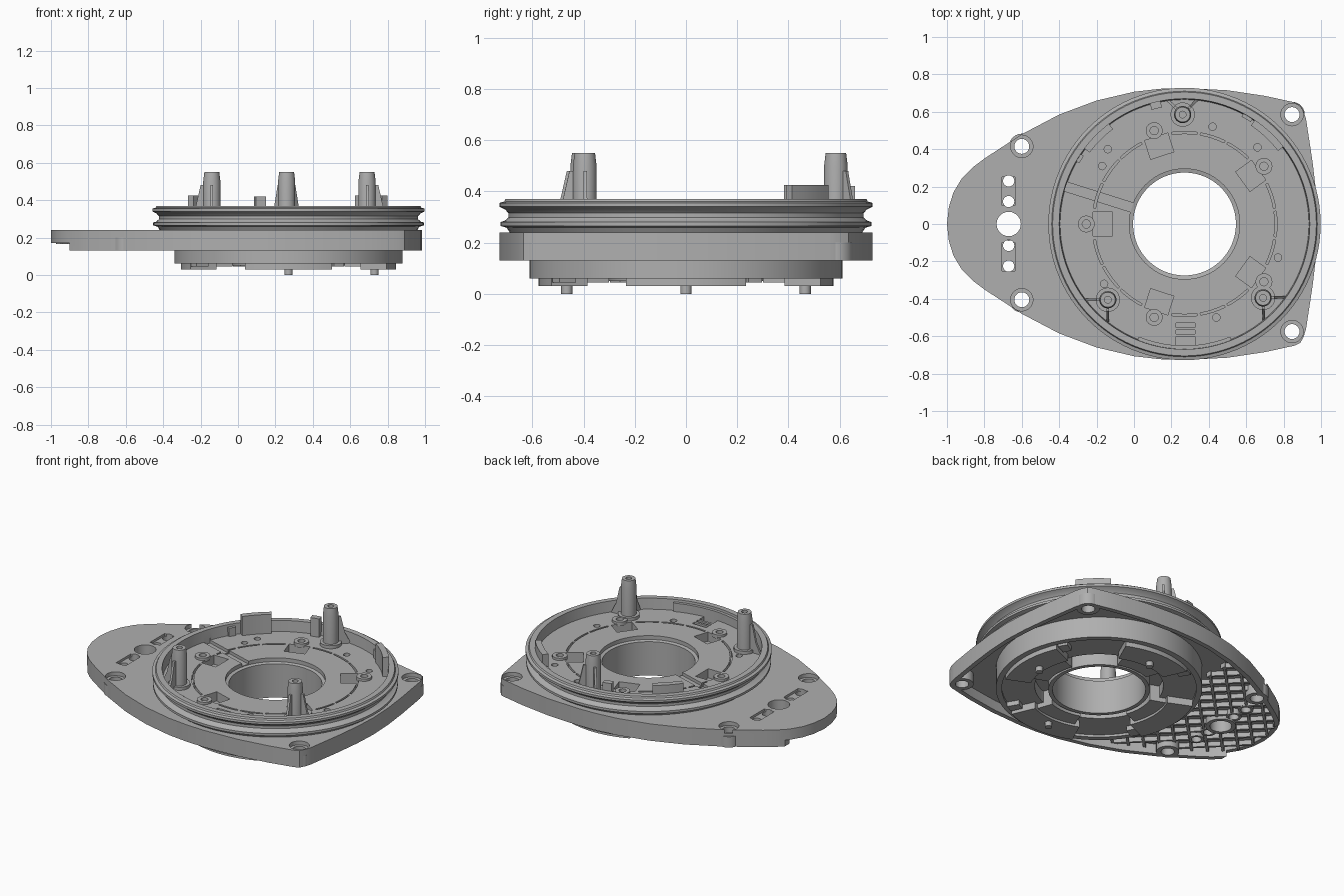
import bpy, bmesh
from math import sin, cos, pi, radians, hypot, atan2
from mathutils import Vector

if "Cube" in bpy.data.objects:
    bpy.data.objects.remove(bpy.data.objects["Cube"])

grey = bpy.data.materials.new("plain grey")
grey.use_nodes = True
grey.diffuse_color = (0.43, 0.43, 0.43, 1)
grey.node_tree.nodes["Principled BSDF"].inputs["Base Color"].default_value = grey.diffuse_color

CX = 0.27      # centre of the round housing
FLOOR = 0.30   # level of the recessed deck


def finish(name, bm):
    bmesh.ops.recalc_face_normals(bm, faces=bm.faces)
    mesh = bpy.data.meshes.new(name)
    bm.to_mesh(mesh)
    bm.free()
    obj = bpy.data.objects.new(name, mesh)
    bpy.context.collection.objects.link(obj)
    mesh.materials.append(grey)
    return obj


def prism(name, pts, z0, z1):
    bm = bmesh.new()
    low = [bm.verts.new((x, y, z0)) for x, y in pts]
    top = [bm.verts.new((x, y, z1)) for x, y in pts]
    bm.faces.new(low)
    bm.faces.new(top)
    for i in range(len(pts)):
        j = (i + 1) % len(pts)
        bm.faces.new((low[i], low[j], top[j], top[i]))
    return finish(name, bm)


def lathe(name, profile, x, y, n=32):
    bm = bmesh.new()
    rings = [[bm.verts.new((x + r * cos(2 * pi * k / n), y + r * sin(2 * pi * k / n), z))
              for k in range(n)] for r, z in profile]
    for a, b in zip(rings, rings[1:] + rings[:1]):
        for k in range(n):
            m = (k + 1) % n
            bm.faces.new((a[k], a[m], b[m], b[k]))
    return finish(name, bm)


def tube(name, x, y, r0, r1, z0, z1):
    return lathe(name, [(r0, z0), (r1, z0), (r1, z1), (r0, z1)], x, y, 24)


def disc(name, x, y, r, z0, z1, n=24):
    return prism(name, [(x + r * cos(2 * pi * k / n), y + r * sin(2 * pi * k / n))
                        for k in range(n)], z0, z1)


def sector(name, r0, r1, a0, a1, z0, z1):
    n = max(2, int((a1 - a0) / 4))
    angles = [radians(a0 + (a1 - a0) * k / n) for k in range(n + 1)]
    pts = [(CX + r1 * cos(a), r1 * sin(a)) for a in angles]
    pts += [(CX + r0 * cos(a), r0 * sin(a)) for a in reversed(angles)]
    return prism(name, pts, z0, z1)


def bar(name, p, q, width, z0, z1):
    p, q = Vector(p), Vector(q)
    d = (q - p).normalized() * width / 2
    s = Vector((-d.y, d.x))
    return prism(name, [p + s, p - s, q - s, q + s], z0, z1)


def polar(r, deg):
    return CX + r * cos(radians(deg)), r * sin(radians(deg))


def boolean(target, tools, op="DIFFERENCE", keep=False):
    bpy.context.view_layer.objects.active = target
    for tool in tools:
        mod = target.modifiers.new("cut", "BOOLEAN")
        mod.operation, mod.solver, mod.object = op, "EXACT", tool
        bpy.ops.object.modifier_apply(modifier=mod.name)
        if not keep:
            bpy.data.objects.remove(tool)


# Egg-shaped mounting flange, hollow underneath
half = [(-1, 0), (-.99, .09), (-.965, .17), (-.92, .245), (-.86, .305), (-.8, .35),
        (-.6, .48), (-.4, .585), (-.2, .66), (0, .707), (.14, .723), (.27, .727),
        (.5, .715), (.7, .685), (.86, .65), (.89, .635), (.908, .6), (.92, .56),
        (.955, .33), (.975, .16), (.983, 0)]
outline = half + [(x, -y) for x, y in half[-2:0:-1]]


def inset(d):
    c, out = len(outline), []
    for i in range(c):
        a, b = Vector(outline[i - 1]), Vector(outline[(i + 1) % c])
        t = (b - a).normalized()
        out.append(Vector(outline[i]) + Vector((t.y, -t.x)) * d)
    return out


flange = prism("mounting_flange", outline, .13, .24)
screws = [(-.6, .415), (-.6, -.405), (.845, .585), (.845, -.575)]
small = [(-.67, y) for y in (.23, .12, -.115, -.225)]
cuts = [prism("hollow", inset(.03), 0, .195),
        prism("tip_step", [(-1.1, -.6), (-.9, -.6), (-.9, .6), (-1.1, .6)], 0, .17),
        disc("housing_gap", CX, 0, .6, 0, .5, 64),
        disc("centre_hole", -.67, 0, .065, 0, .5)]
for x, y in screws:
    cuts += [disc("sink", x, y, .06, .215, .5), disc("hole", x, y, .04, 0, .5)]
for s in (1, -1):
    cuts.append(bar("slot", (-.67, s * .10), (-.67, s * .25), .07, .225, .5))
cuts += [disc("small_hole", x, y, .03, 0, .5) for x, y in small]
boolean(flange, cuts)

# Bosses under the flange holes
for x, y in screws:
    tube("screw_boss", x, y, .04, .068, .13, .2)
tube("centre_boss", -.67, 0, .065, .09, .15, .2)
for x, y in small:
    tube("small_boss", x, y, .03, .045, .16, .2)

# Diagonal stiffening ribs under the tip
region = prism("rib_region", inset(.02), .1, .22)
west = prism("west", [(-.25, -1), (2, -1), (2, 1), (-.25, 1)], 0, .5)
gap = disc("gap", CX, 0, .605, 0, .5, 64)
holes = [disc("clear", x, y, .042, 0, .5) for x, y in screws + small]
holes.append(disc("clear", -.67, 0, .07, 0, .5))
boolean(region, [west, gap])
for s in (1, -1):
    for k in range(-7, 8):
        mid = -.65 + k * .13
        rib = bar("underside_rib", (mid - .8, -.8 * s), (mid + .8, .8 * s), .016, .165, .2)
        boolean(rib, [region], "INTERSECT", True)
        boolean(rib, holes, keep=True)
        if not rib.data.vertices:
            bpy.data.objects.remove(rib)
for tool in holes + [region]:
    bpy.data.objects.remove(tool)

# Round housing: bore, deck, grooved rim, skirt
housing = lathe("round_housing", [
    (.275, .05), (.275, .27), (.295, .275), (.295, FLOOR), (.665, FLOOR), (.67, .37),
    (.705, .37), (.71, .36), (.728, .355), (.728, .34), (.705, .328), (.693, .315),
    (.693, .298), (.708, .285), (.724, .28), (.724, .265), (.7, .258), (.685, .235),
    (.61, .235), (.61, .06), (.575, .06), (.575, .075), (.38, .075), (.38, .15),
    (.3, .15), (.3, .05)], CX, 0, 96)

cuts = []
for k in range(5):
    a = 36 + 72 * k
    # Deck pocket, screw hole and the segmented groove between pockets
    cuts.append(bar("pocket", polar(.385, a), polar(.49, a), .13, .24, .5))
    cuts.append(disc("pocket_hole", *polar(.525, a), .022, .22, .5))
    for j in range(3):
        b = a + 10 + 18 * j
        cuts.append(sector("groove", .483, .495, b, b + 16, .27, .5))
for x, y in [(-.17, .31), (-.14, .4), (.42, .52), (.66, .41), (.77, -.18), (.44, -.5),
             (-.16, -.32), (.695, -.29)]:
    cuts.append(disc("deck_hole", x, y, .02, .25, .5, 16))
cuts.append(bar("channel", (-.365, .2), (0, .085), .05, .28, .33))
cuts.append(bar("clip_window", (.275, -.53), (.275, -.65), .1, .27, .4))
boolean(housing, cuts)

for k in range(5):
    tube("pocket_boss", *polar(.525, 36 + 72 * k), .022, .045, .29, .315)
for y in (-.56, -.595):
    bar("latch_bar", (.225, y), (.325, y), .015, .26, .3)

# Posts with two tapered fins each
for x, y in [(.26, .585), (-.14, -.405), (.69, -.395)]:
    lathe("post", [(.018, .4), (.018, .55), (.04, .55), (.046, .5), (.046, .29), (.018, .29)],
          x, y)
    tube("post_collar", x, y, .04, .065, .29, .32)
    out = atan2(y, x - CX)
    for turn in (-pi / 4, pi / 4):
        d = Vector((cos(out + turn), sin(out + turn), 0))
        side = Vector((-d.y, d.x, 0)) * .007
        bm = bmesh.new()
        faces = []
        for s in (1, -1):
            faces.append([bm.verts.new(Vector((x, y, z)) + d * r + side * s) for r, z in
                          [(.03, .29), (.125, .29), (.085, .37), (.06, .48), (.03, .48)]])
            bm.faces.new(faces[-1])
        for i in range(5):
            j = (i + 1) % 5
            bm.faces.new((faces[0][i], faces[0][j], faces[1][j], faces[1][i]))
        finish("post_fin", bm)

# Upright tabs inside the rim
for a0, a1, z in [(38, 56, .425), (127, 143, .425), (101, 106, .42)]:
    sector("rim_tab", .635, .672, a0, a1, .29, z)
for a0, a1 in [(57, 62), (146, 150), (-112, -68)]:
    sector("rim_ledge", .65, .672, a0, a1, .29, .355)

# Underside bayonet pads and locating pins
for k in range(4):
    a = 90 * k
    sector("bayonet_pad", .42, .575, a - 24, a + 24, .03, .08)
    sector("inner_pad", .32, .42, a - 20, a + 20, .045, .155)
    sector("pad_stop", .5, .575, a + 25, a + 31, .045, .08)
for x, y in [(CX, .465), (CX, -.465), (.73, 0)]:
    disc("locating_pin", x, y, .022, 0, .04)

# Smooth round surfaces, crisp edges
bpy.ops.object.select_all(action="DESELECT")
for obj in bpy.context.collection.objects:
    if obj.type == "MESH" and grey.name in obj.data.materials:
        obj.select_set(True)
        bpy.context.view_layer.objects.active = obj
bpy.ops.object.shade_smooth_by_angle(angle=radians(30))
